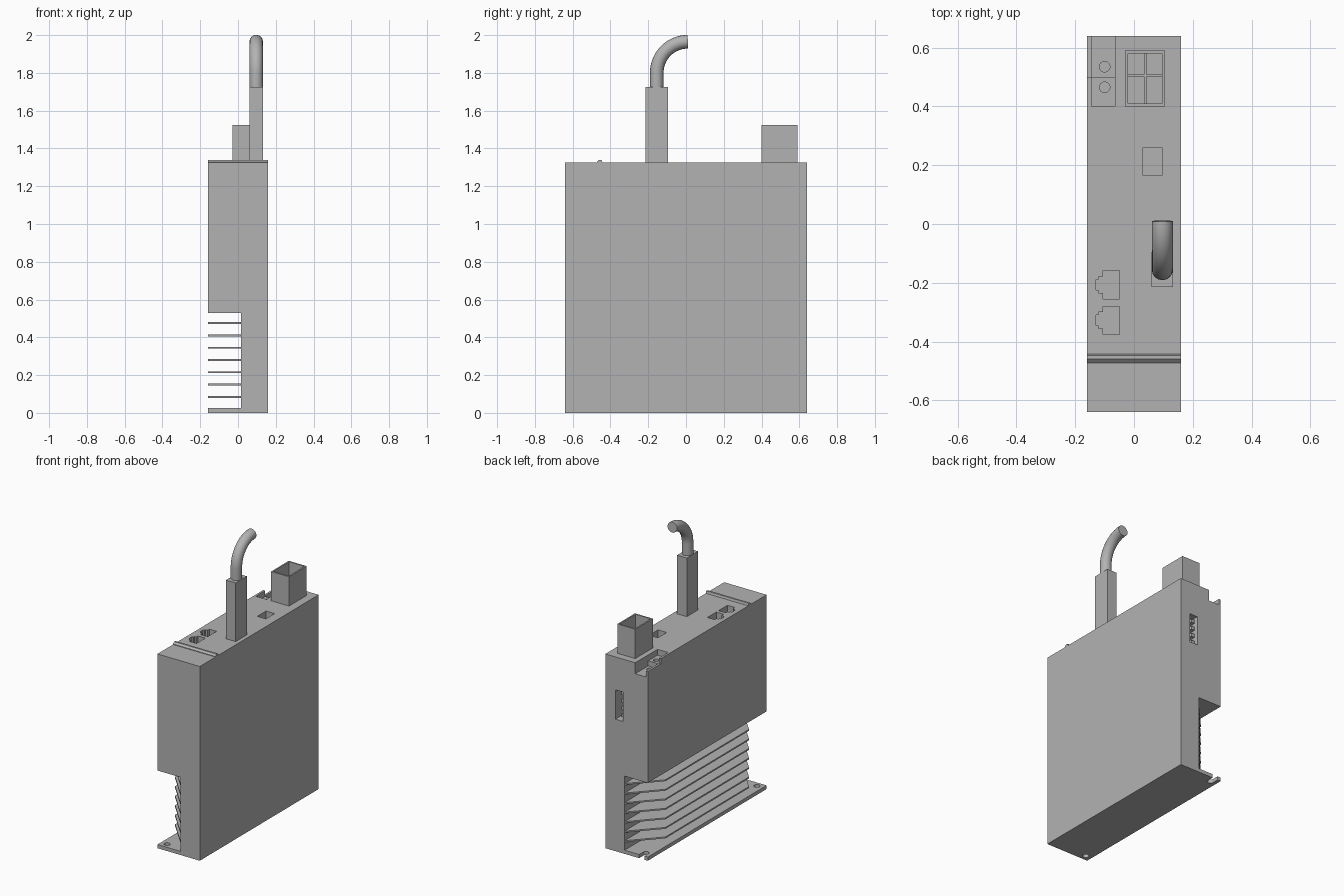
import bpy, bmesh, math

cube = bpy.data.objects.get("Cube")
if cube:
    bpy.data.objects.remove(cube, do_unlink=True)

grey = bpy.data.materials.new("plain grey")
grey.use_nodes = True
COLOUR = (0.45, 0.45, 0.45, 1)
grey.diffuse_color = COLOUR
grey.node_tree.nodes["Principled BSDF"].inputs["Base Color"].default_value = COLOUR


def prism(name, points, axis, lo, hi):
    """Extrude a closed 2D outline along one axis."""
    place = {"x": lambda a, b, t: (t, a, b),
             "y": lambda a, b, t: (a, t, b),
             "z": lambda a, b, t: (a, b, t)}[axis]
    bm = bmesh.new()
    face = bm.faces.new([bm.verts.new(place(a, b, lo)) for a, b in points])
    top = bmesh.ops.extrude_face_region(bm, geom=[face])
    shift = place(0, 0, hi - lo)
    moved = [v for v in top["geom"] if isinstance(v, bmesh.types.BMVert)]
    bmesh.ops.translate(bm, verts=moved, vec=shift)
    bmesh.ops.recalc_face_normals(bm, faces=bm.faces)
    mesh = bpy.data.meshes.new(name)
    bm.to_mesh(mesh)
    bm.free()
    mesh.materials.append(grey)
    obj = bpy.data.objects.new(name, mesh)
    bpy.context.collection.objects.link(obj)
    return obj


def box(name, x, y, z):
    outline = [(x[0], y[0]), (x[1], y[0]), (x[1], y[1]), (x[0], y[1])]
    return prism(name, outline, "z", *z)


def rod(name, x, y, r, z):
    ring = [math.tau * i / 24 for i in range(24)]
    return prism(name, [(x + r * math.cos(a), y + r * math.sin(a)) for a in ring], "z", *z)


def cut(target, cutter):
    """Subtract the cutter from the target and remove it."""
    cutter.hide_render = True
    mod = target.modifiers.new("cut", "BOOLEAN")
    mod.operation, mod.solver, mod.object = "DIFFERENCE", "EXACT", cutter
    bpy.context.view_layer.objects.active = target
    bpy.ops.object.modifier_apply(modifier=mod.name)
    bpy.data.objects.remove(cutter, do_unlink=True)


W, D, H = 0.16, 0.64, 1.325
INNER = 0.015

# Housing: tall side block, overhanging upper block and thin mounting foot
housing = prism("housing", [(-W, 0), (W, 0), (W, H), (-W, H), (-W, 0.53),
                            (INNER, 0.53), (INNER, 0.025), (-W, 0.025)], "y", -D, D)

# Mounting hole at the front of the foot, open slot at the back
cut(housing, rod("foot_hole", -0.115, -0.6, 0.02, (-0.1, 0.1)))
cut(housing, rod("slot_end", -0.115, 0.595, 0.02, (-0.1, 0.1)))
cut(housing, box("slot", (-0.135, -0.095), (0.595, 0.7), (-0.1, 0.1)))

# Stepped terminal notch at the back corner, with a low outer lip
cut(housing, box("notch_step", (-0.145, -0.065), (0.4, 0.52), (1.285, 1.4)))
cut(housing, box("notch_floor", (-0.145, -0.065), (0.5, 0.7), (1.25, 1.4)))
cut(housing, box("lip_drop", (-0.2, -0.1), (0.5, 0.7), (1.29, 1.4)))
for y in (0.465, 0.535):
    cut(housing, rod("screw_hole", -0.1, y, 0.018, (1.2, 1.4)))

# Two network sockets with a stepped latch side
for y in (-0.207, -0.328):
    half = [(-0.05, 0.048), (-0.105, 0.048), (-0.105, 0.028),
            (-0.12, 0.028), (-0.12, 0.018), (-0.13, 0.018)]
    outline = [(a, y + b) for a, b in half] + [(a, y - b) for a, b in reversed(half)]
    cut(housing, prism("network_socket", outline, "z", 1.2, 1.4))

# Small square port on top and pin connector recess at the back
cut(housing, box("square_port", (0.03, 0.095), (0.165, 0.26), (1.24, 1.4)))
cut(housing, box("back_recess", (0.028, 0.085), (0.56, 0.7), (0.9, 1.1)))
for i in range(4):
    z = 0.925 + i * 0.05
    box("back_pin", (0.028, 0.055), (0.555, 0.615), (z - 0.011, z + 0.011))

# Cooling fins with chamfered ends
for i in range(7):
    z = 0.085 + i * 0.065
    prism("cooling_fin", [(INNER + 0.01, -D), (INNER, -D), (-W, -0.45), (-W, 0.45),
                          (INNER, D), (INNER + 0.01, D)], "z", z - 0.005, z + 0.005)

# Hinge ridge across the top of the front panel
prism("hinge_ridge", [(-0.472, H - 0.005), (-0.472, H + 0.004), (-0.46, H + 0.015),
                      (-0.447, H + 0.015), (-0.441, H - 0.005)], "x", -W, W)

# Power socket: open box with four cells at the bottom
socket = box("power_socket", (-0.03, 0.105), (0.4, 0.59), (H - 0.005, 1.525))
cut(socket, box("socket_hollow", (-0.02, 0.095), (0.41, 0.58), (1.36, 1.6)))
box("socket_divider_long", (0.034, 0.042), (0.405, 0.585), (1.35, 1.39))
box("socket_divider_cross", (-0.025, 0.1), (0.501, 0.509), (1.35, 1.39))

# Cable plug and bent cable
box("cable_plug", (0.06, 0.133), (-0.215, -0.095), (H - 0.005, 1.725))
bend = 0.165
path = [(-0.155, 1.71)]
for i in range(17):
    a = math.pi / 2 * i / 16
    path.append((0.01 - bend * math.cos(a), 1.8 + bend * math.sin(a)))
curve = bpy.data.curves.new("cable", "CURVE")
curve.dimensions = "3D"
curve.bevel_depth = 0.036
curve.bevel_resolution = 6
curve.use_fill_caps = True
spline = curve.splines.new("POLY")
spline.points.add(len(path) - 1)
for point, (y, z) in zip(spline.points, path):
    point.co = (0.0965, y, z, 1)
cable = bpy.data.objects.new("cable", curve)
bpy.context.collection.objects.link(cable)
bpy.ops.object.select_all(action="DESELECT")
cable.select_set(True)
bpy.context.view_layer.objects.active = cable
bpy.ops.object.convert(target="MESH")
cable = bpy.context.object
cable.data.materials.clear()
cable.data.materials.append(grey)
bpy.ops.object.shade_smooth_by_angle(angle=math.radians(40))
